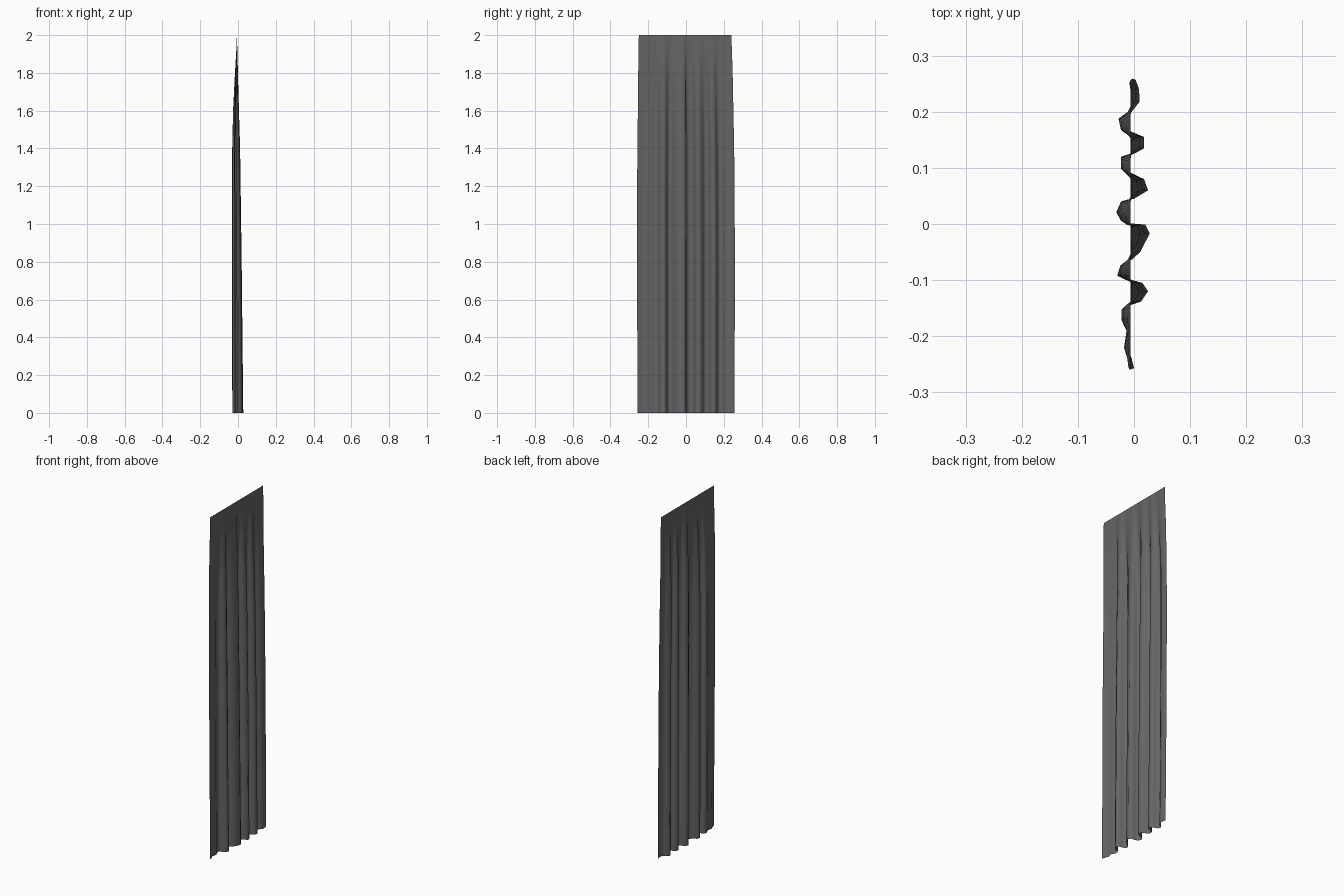
import bpy, bmesh

# Hem line of the cloth: (y, x) along the folds
HEM = [(-.257, 0), (-.24, -.004), (-.22, -.012), (-.19, -.006), (-.17, -.018), (-.152, -.018),
       (-.145, -.008), (-.138, .013), (-.12, .025), (-.105, .015), (-.1, -.003), (-.091, -.028),
       (-.073, -.021), (-.063, -.003), (-.05, .011), (-.017, .028), (-.001, .02), (.001, -.006),
       (.007, -.02), (.022, -.03), (.04, -.02), (.045, 0), (.06, .025), (.08, .018), (.09, -.003),
       (.1, -.02), (.119, -.02), (.125, 0), (.135, .018), (.155, .018), (.163, -.001), (.17, -.02),
       (.187, -.025), (.2, -.004), (.218, .01), (.24, .009), (.257, .003)]
# Height, fold depth, x offset, half width, y offset
LEVELS = [(0, 1, 0, .257, 0), (.4, .95, -.003, .258, 0), (.8, .87, -.005, .259, 0),
          (1.2, .78, -.008, .258, -.001), (1.4, .72, -.009, .256, -.001), (1.6, .54, -.01, .253, -.002),
          (1.8, .27, -.008, .25, -.003), (1.92, .1, -.006, .247, -.004), (2, 0, -.006, .245, -.005)]

# Hanging sheet lofted from the folded hem to the flat top edge
bm = bmesh.new()
rows = []
for z, depth, ox, half, oy in LEVELS:
    rows.append([bm.verts.new((x * depth + ox, y * half / .257 + oy, z)) for y, x in HEM])
for low, high in zip(rows, rows[1:]):
    for i in range(len(HEM) - 1):
        f = bm.faces.new((low[i], low[i + 1], high[i + 1], high[i]))
        f.smooth = True
mesh = bpy.data.meshes.new("curtain")
bm.to_mesh(mesh)
bm.free()
curtain = bpy.data.objects.new("curtain", mesh)
bpy.context.collection.objects.link(curtain)

# Dark grey fabric
mat = bpy.data.materials.new("dark grey fabric")
mat.diffuse_color = (.13, .13, .13, 1)
mesh.materials.append(mat)
